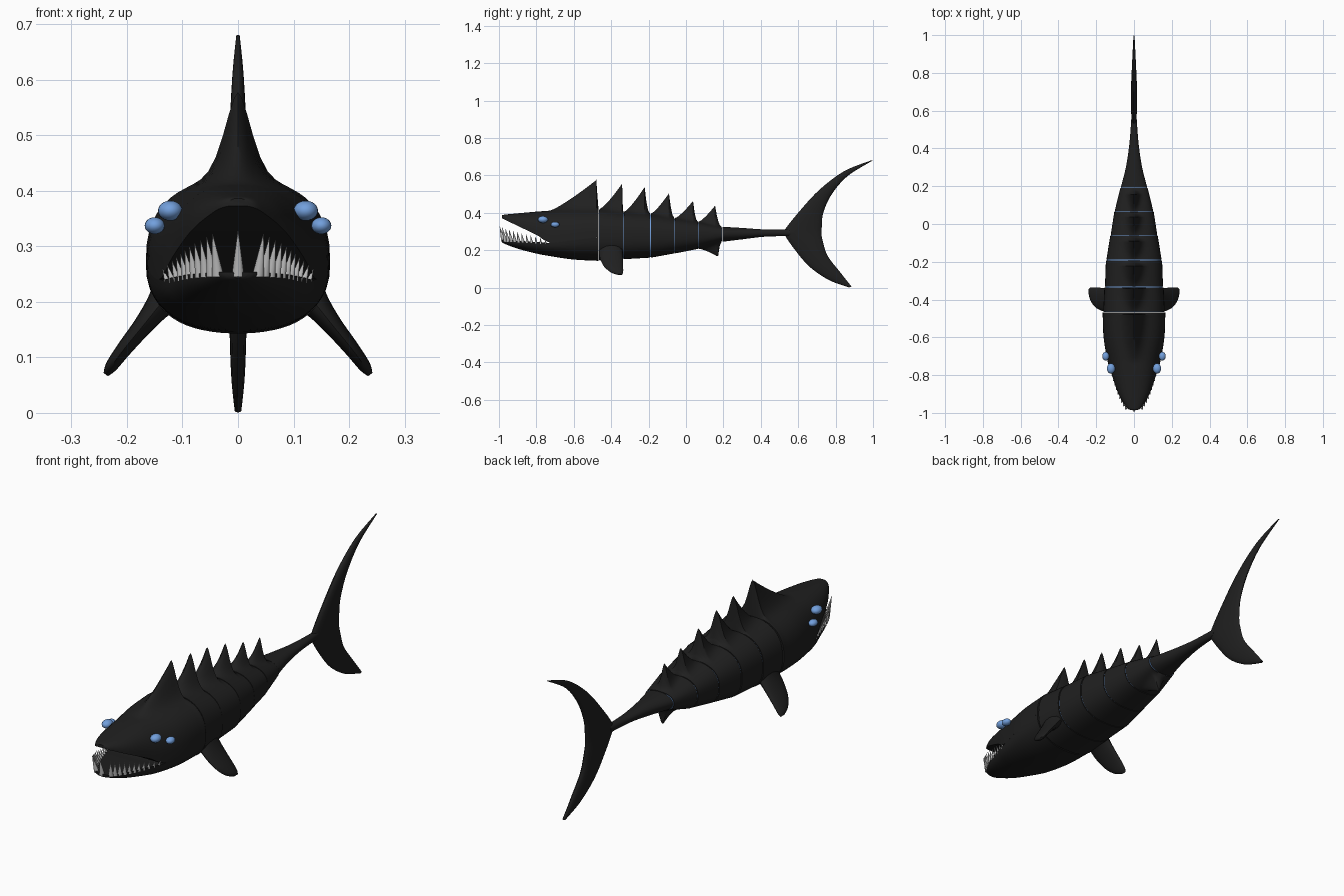
import bpy, bmesh, math
from mathutils import Vector

cube = bpy.data.objects.get("Cube")
if cube:
    bpy.data.objects.remove(cube, do_unlink=True)


def material(name, rgb, rough=0.5):
    m = bpy.data.materials.new(name)
    m.use_nodes = True
    m.diffuse_color = (*rgb, 1)
    node = m.node_tree.nodes["Principled BSDF"]
    node.inputs["Base Color"].default_value = (*rgb, 1)
    node.inputs["Roughness"].default_value = rough
    return m


BLACK = material("black hide", (0.014, 0.014, 0.014))
BLUE = material("glowing blue", (0.17, 0.35, 0.72))
GREY = material("tooth grey", (0.5, 0.5, 0.5))


def finish(name, bm, mat):
    bmesh.ops.recalc_face_normals(bm, faces=bm.faces)
    mesh = bpy.data.meshes.new(name)
    bm.to_mesh(mesh)
    bm.free()
    mesh.materials.append(mat)
    ob = bpy.data.objects.new(name, mesh)
    bpy.context.collection.objects.link(ob)
    bpy.ops.object.select_all(action='DESELECT')
    ob.select_set(True)
    bpy.context.view_layer.objects.active = ob
    bpy.ops.object.shade_smooth_by_angle(angle=math.radians(45))
    return ob


def loft(name, rings, mat=BLACK):
    """Skin a list of equal-length rings and cap both ends."""
    bm = bmesh.new()
    rows = [[bm.verts.new(p) for p in ring] for ring in rings]
    count = len(rows[0])
    for a, b in zip(rows, rows[1:]):
        for i in range(count):
            j = (i + 1) % count
            bm.faces.new((a[i], a[j], b[j], b[i]))
    bm.faces.new(rows[0])
    bm.faces.new(rows[-1])
    return finish(name, bm, mat)


def smooth(rows, steps):
    """Catmull-Rom interpolation through rows of numbers."""
    out = []
    for i in range(len(rows) - 1):
        quad = [rows[max(i - 1, 0)], rows[i], rows[i + 1], rows[min(i + 2, len(rows) - 1)]]
        for k in range(steps):
            t = k / steps
            out.append([0.5 * (2 * b + (c - a) * t + (2 * a - 5 * b + 4 * c - d) * t * t
                               + (3 * b - a - 3 * c + d) * t ** 3) for a, b, c, d in zip(*quad)])
    return out + [list(rows[-1])]


def half(y, w, z0, z1, ridge=0.0, n=2.5, side=16):
    """Half section from +x to -x, bulging from z0 to z1, with a soft fin on the crest."""
    pts = []
    sigma = 0.034 * max(w / 0.165, 0.55)
    for i in range(-side, side + 1):
        s = abs(i) / side
        a = math.pi / 2 * (1 - s ** 1.6)
        x = w * max(math.cos(a), 0) ** (2 / n) * (-1 if i > 0 else 1)
        z = z0 + (z1 - z0) * math.sin(a) ** (2 / n)
        z += ridge * math.exp(-(abs(x) / sigma) ** 1.7) * min(1, 4 * (1 - s))
        pts.append((x, y, z))
    return pts


def full(y, w, top, mid, bottom, up=0.0, down=0.0, n=2.5):
    return half(y, w, mid, top, up, n) + half(y, w, mid, bottom, -down, n)[-2:0:-1]


def crest(t, tip):
    """Fin outline: slow rise to the tip, then a hollow drop."""
    if t <= tip:
        return (t / tip) ** 1.25
    return ((1 - t) / (1 - tip)) ** 2


def steps_with(tip):
    return sorted({i / 14 for i in range(15)} | {tip, tip + (1 - tip) * 0.3, tip + (1 - tip) * 0.6})


# Head and jaw: y, half width, top, upper lip, lower lip, bottom
head = smooth([
    (-0.985, 0.018, 0.386, 0.372, 0.254, 0.243),
    (-0.970, 0.040, 0.390, 0.364, 0.253, 0.234),
    (-0.900, 0.082, 0.397, 0.330, 0.250, 0.208),
    (-0.800, 0.117, 0.406, 0.282, 0.244, 0.182),
    (-0.725, 0.140, 0.411, 0.241, 0.240, 0.168),
    (-0.600, 0.161, 0.417, 0.255, 0.255, 0.150),
    (-0.468, 0.166, 0.420, 0.270, 0.270, 0.143)], 6)
START, END, TIP = -0.73, -0.468, 0.955
upper, lower = [], []
for y, w, top, lip_up, lip_low, bottom in head:
    t = max(0, (y - START) / (END - START))
    upper.append(half(y, w, lip_up, top, 0.155 * crest(t, TIP)))
    lower.append(half(y, w, lip_low, bottom, n=2.3))
tip_y = START + TIP * (END - START)
upper.insert(-1, half(tip_y, 0.166, 0.269, 0.42, 0.157))
loft("upper_head", upper)
loft("lower_jaw", lower)

# Armoured body segments with a crest fin each: y, half width, top, middle, bottom
joints = [(-0.465, 0.165, 0.420, 0.270, 0.144),
          (-0.333, 0.156, 0.405, 0.272, 0.152),
          (-0.190, 0.148, 0.395, 0.275, 0.160),
          (-0.060, 0.125, 0.372, 0.278, 0.183),
          (0.065, 0.104, 0.352, 0.282, 0.207),
          (0.192, 0.072, 0.325, 0.287, 0.245)]
fins = [(0.150, 0.95), (0.140, 0.79), (0.127, 0.77), (0.107, 0.79), (0.106, 0.72)]
GAP = 0.002
for i, (height, tip) in enumerate(fins):
    a, b = joints[i], joints[i + 1]
    rings = []
    for t in steps_with(tip):
        y, w, top, mid, bottom = [p + (q - p) * t for p, q in zip(a, b)]
        y += GAP * (1 - 2 * t)
        w *= 0.985 + 0.02 * t
        belly = 0.075 * crest(t, 0.85) if i == len(fins) - 1 else 0
        rings.append(full(y, w, top, mid, bottom, height * crest(t, tip), belly))
    loft(f"body_segment_{i + 1}", rings)

# Blue core that shows in the seams
loft("glow_core", [full(y, w * 0.97, top - 0.004, mid, bottom + 0.004)
                   for y, w, top, mid, bottom in joints], BLUE)

# Tail stalk
stalk = smooth([(0.194, 0.070, 0.325, 0.287, 0.245),
                (0.300, 0.043, 0.319, 0.290, 0.258),
                (0.420, 0.025, 0.311, 0.293, 0.272),
                (0.560, 0.014, 0.312, 0.294, 0.276)], 5)
loft("tail_stalk", [full(*row, n=2.1) for row in stalk])


def blade(name, stations, direction, sides=16):
    """Fin lofted from rows of leading point, trailing point and half thickness."""
    rings = []
    for row in smooth(stations, 6):
        lead, trail, thick = Vector(row[:3]), Vector(row[3:6]), max(row[6], 0.001)
        mid, arm = (lead + trail) / 2, (trail - lead) / 2
        angles = [2 * math.pi * i / sides for i in range(sides)]
        rings.append([mid + arm * math.cos(a) + direction * thick * math.sin(a) for a in angles])
    return loft(name, rings)


# Crescent tail: leading y z, trailing y z, half thickness
tail = [(0.872, 0.001, 0.885, 0.006, 0.006),
        (0.765, 0.040, 0.822, 0.085, 0.012),
        (0.660, 0.112, 0.757, 0.170, 0.015),
        (0.580, 0.205, 0.731, 0.250, 0.016),
        (0.528, 0.282, 0.725, 0.285, 0.016),
        (0.528, 0.308, 0.726, 0.325, 0.016),
        (0.600, 0.400, 0.734, 0.400, 0.016),
        (0.710, 0.520, 0.780, 0.500, 0.015),
        (0.845, 0.622, 0.865, 0.597, 0.010),
        (0.990, 0.680, 0.999, 0.680, 0.003)]
blade("tail_fin", [(0, a, b, 0, c, d, t) for a, b, c, d, t in tail], Vector((1, 0, 0)))

# Paired side fins: x, z, front y, rear y, half thickness
paddle = [(0.110, 0.225, -0.465, -0.340, 0.045),
          (0.140, 0.195, -0.465, -0.340, 0.026),
          (0.170, 0.158, -0.460, -0.338, 0.018),
          (0.205, 0.115, -0.440, -0.336, 0.014),
          (0.228, 0.084, -0.405, -0.336, 0.011),
          (0.238, 0.069, -0.365, -0.342, 0.005)]
for label, s in (("left", 1), ("right", -1)):
    blade(f"{label}_side_fin", [(s * x, f, z, s * x, r, z, t) for x, z, f, r, t in paddle],
          Vector((s * 0.8, 0, 0.6)))

    # Two eyes on each side
    for part, spot, size in (("front_eye", (0.122, -0.765, 0.364), (0.022, 0.027, 0.018)),
                             ("rear_eye", (0.150, -0.700, 0.337), (0.018, 0.023, 0.015))):
        bm = bmesh.new()
        bmesh.ops.create_uvsphere(bm, u_segments=20, v_segments=12, radius=1)
        bmesh.ops.scale(bm, vec=size, verts=bm.verts)
        bmesh.ops.translate(bm, vec=(s * spot[0], spot[1], spot[2]), verts=bm.verts)
        finish(f"{label}_{part}", bm, BLUE)


def lip_at(y):
    """Half width and lip height of the lower jaw at y."""
    for a, b in zip(head, head[1:]):
        if a[0] <= y <= b[0]:
            t = (y - a[0]) / (b[0] - a[0])
            return a[1] + (b[1] - a[1]) * t, a[4] + (b[4] - a[4]) * t
    return head[0][1], head[0][4]


# Row of pointed teeth along the lower lip
bm = bmesh.new()
COUNT = 11
for k in range(COUNT + 1):
    t = k / COUNT
    y = -0.976 + 0.225 * t ** 1.25
    w, z = lip_at(y)
    for s in ((1, -1) if k else (0,)):
        base = Vector((s * (w - 0.008), y, z - 0.008))
        lean = Vector((s * 0.010, -0.020 * (1 - t), 0.082 - 0.055 * t))
        ring = bmesh.ops.create_cone(bm, cap_ends=True, segments=10, radius1=0.012 - 0.005 * t,
                                     radius2=0.0005, depth=1)["verts"]
        for v in ring:
            up = v.co.z + 0.5
            v.co = base + Vector((v.co.x, v.co.y, 0)) + lean * up
finish("lower_teeth", bm, GREY)
